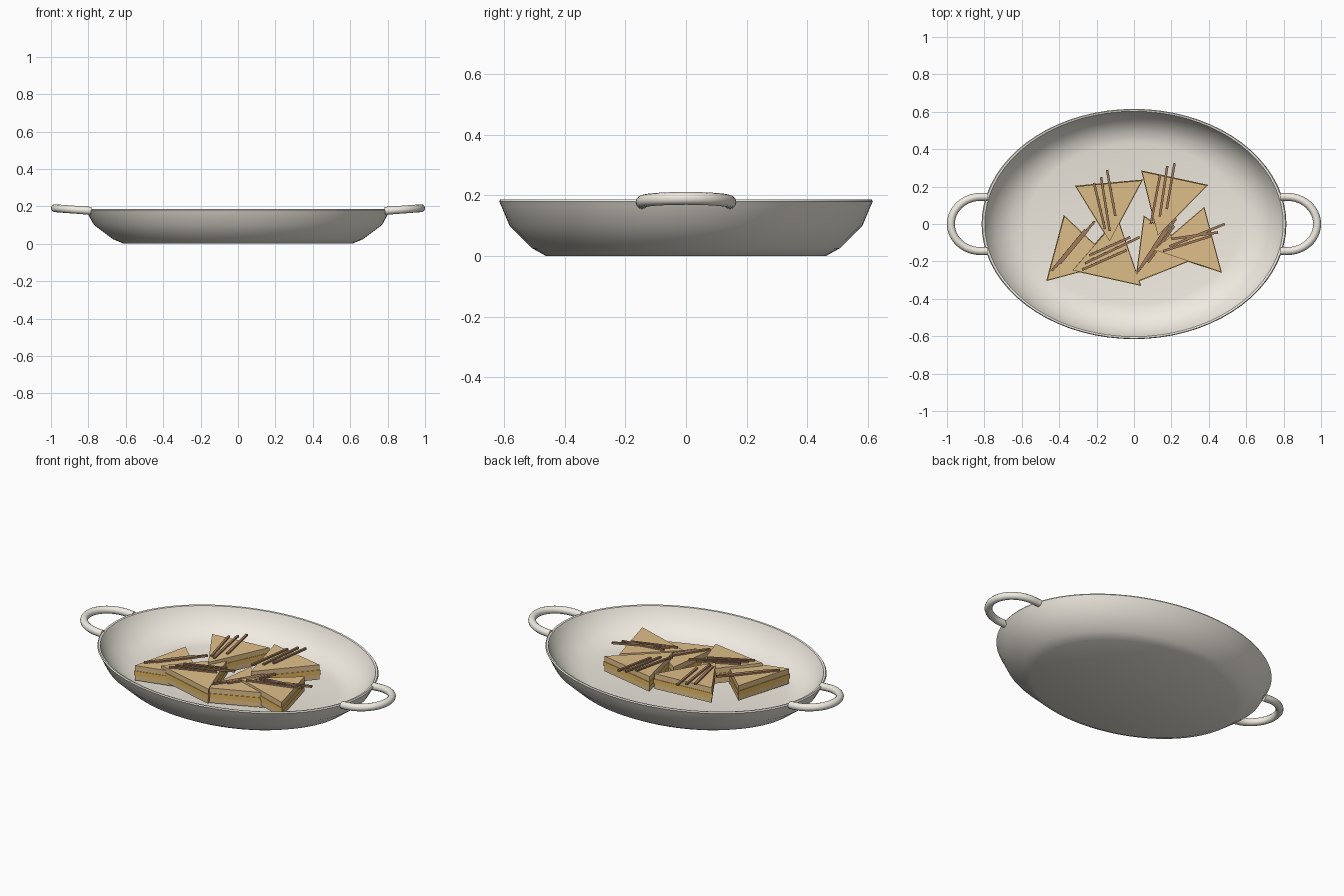
import bpy, bmesh, math
from mathutils import Vector

if "Cube" in bpy.data.objects:
    bpy.data.objects.remove(bpy.data.objects["Cube"])


def mat(name, rgb):
    m = bpy.data.materials.new(name)
    m.diffuse_color = (*rgb, 1)
    m.use_nodes = True
    m.node_tree.nodes["Principled BSDF"].inputs["Base Color"].default_value = m.diffuse_color
    return m


CERAMIC = mat("cream_ceramic", (0.87, 0.83, 0.75))
BREAD = mat("toasted_bread", (0.74, 0.52, 0.25))
FILLING = mat("filling", (0.76, 0.47, 0.11))
CHAR = mat("grill_mark", (0.36, 0.20, 0.11))


def finish(name, bm, material, smooth=False):
    bmesh.ops.recalc_face_normals(bm, faces=bm.faces)
    me = bpy.data.meshes.new(name)
    bm.to_mesh(me)
    bm.free()
    ob = bpy.data.objects.new(name, me)
    bpy.context.collection.objects.link(ob)
    me.materials.append(material)
    if smooth:
        bpy.ops.object.select_all(action='DESELECT')
        ob.select_set(True)
        bpy.context.view_layer.objects.active = ob
        bpy.ops.object.shade_smooth_by_angle(angle=math.radians(40))
    return ob


def prism(name, bottom, offset, material):
    """Closed solid from a bottom outline pushed along an offset."""
    bm = bmesh.new()
    lo = [bm.verts.new(p) for p in bottom]
    hi = [bm.verts.new(p + offset) for p in bottom]
    bm.faces.new(lo)
    bm.faces.new(hi)
    n = len(lo)
    for i in range(n):
        j = (i + 1) % n
        bm.faces.new((lo[i], lo[j], hi[j], hi[i]))
    return finish(name, bm, material)


# Oval dish: lathed profile squashed in y
profile = [(0, 0), (0.61, 0), (0.67, 0.025), (0.77, 0.10), (0.806, 0.165),
           (0.815, 0.18), (0.81, 0.187), (0.798, 0.185), (0.787, 0.165),
           (0.745, 0.105), (0.655, 0.048), (0.57, 0.035), (0, 0.035)]
bm = bmesh.new()
vs = [bm.verts.new((r, 0, z)) for r, z in profile]
edges = [bm.edges.new(p) for p in zip(vs, vs[1:])]
bmesh.ops.spin(bm, geom=vs + edges, axis=(0, 0, 1), cent=(0, 0, 0),
               angle=math.tau, steps=72, use_duplicate=False)
bmesh.ops.remove_doubles(bm, verts=bm.verts, dist=1e-5)
bmesh.ops.scale(bm, vec=(1, 0.755, 1), verts=bm.verts)
finish("dish", bm, CERAMIC, True)

# Loop handles, tilted slightly upward
TUBE, SIDES, STEPS = 0.021, 12, 24
for side, label in ((1, "right"), (-1, "left")):
    bm = bmesh.new()
    path = [Vector((0.785, -0.145, 0.176))]
    for i in range(STEPS + 1):
        t = -math.pi / 2 + math.pi * i / STEPS
        x = 0.82 + 0.159 * math.cos(t)
        path.append(Vector((x, 0.145 * math.sin(t), 0.178 + (x - 0.82) * 0.075)))
    path.append(Vector((0.785, 0.145, 0.176)))
    rings = []
    for i, p in enumerate(path):
        d = (path[min(i + 1, len(path) - 1)] - path[max(i - 1, 0)]).normalized()
        u = d.cross(Vector((0, 0, 1))).normalized()
        w = u.cross(d)
        ring = []
        for k in range(SIDES):
            a = math.tau * k / SIDES
            q = p + TUBE * (math.cos(a) * u + math.sin(a) * w)
            ring.append(bm.verts.new((side * q.x, q.y, q.z)))
        rings.append(ring)
    for a, b in zip(rings, rings[1:]):
        for k in range(SIDES):
            j = (k + 1) % SIDES
            bm.faces.new((a[k], a[j], b[j], b[k]))
    bm.faces.new(rings[0])
    bm.faces.new(rings[-1])
    finish(label + "_handle", bm, CERAMIC, True)

# Sandwich wedges: three base corners, then three grill strips (x1, y1, x2, y2)
wedges = [
    ([(-0.31, 0.203, 0.083), (-0.13, -0.09, 0.075), (0.043, 0.235, 0.085)],
     [(-0.144, 0.289, -0.10, 0.043), (-0.176, 0.25, -0.13, -0.037),
      (-0.214, 0.22, -0.155, -0.027)]),
    ([(0.043, 0.283, 0.086), (0.128, -0.06, 0.078), (0.39, 0.208, 0.086)],
     [(0.217, 0.325, 0.175, 0.08), (0.178, 0.31, 0.138, 0.04),
      (0.14, 0.265, 0.09, 0.0)]),
    ([(-0.374, 0.043, 0.052), (-0.465, -0.30, 0.047), (-0.11, -0.205, 0.045)],
     [(-0.44, -0.25, -0.26, -0.03), (-0.42, -0.23, -0.21, 0.015),
      (-0.395, -0.21, -0.245, -0.03)]),
    ([(-0.33, -0.246, 0.064), (0.032, -0.326, 0.05), (-0.09, 0.03, 0.06)],
     [(-0.278, -0.245, -0.04, -0.14), (-0.262, -0.21, 0.03, -0.07),
      (-0.24, -0.168, -0.02, -0.07)]),
    ([(0.055, 0.04, 0.047), (0.01, -0.31, 0.046), (0.358, -0.172, 0.05)],
     [(0.02, -0.255, 0.185, 0.0), (0.04, -0.23, 0.225, 0.03),
      (0.075, -0.205, 0.215, -0.01)]),
    ([(0.374, 0.086, 0.058), (0.11, -0.14, 0.062), (0.465, -0.257, 0.06)],
     [(0.155, -0.145, 0.41, -0.065), (0.19, -0.12, 0.485, 0.0),
      (0.20, -0.08, 0.45, -0.045)]),
]
LAYERS = [("lower_bread", 0.0, 0.031, 1.0, BREAD),
          ("filling", 0.031, 0.026, 1.03, FILLING),
          ("upper_bread", 0.057, 0.031, 1.0, BREAD)]
for i, (corners, strips) in enumerate(wedges, 1):
    pts = [Vector(c) for c in corners]
    mid = sum(pts, Vector()) / 3
    n = (pts[1] - pts[0]).cross(pts[2] - pts[0]).normalized()
    if n.z < 0:
        n = -n
    for label, start, thick, size, m in LAYERS:
        outline = [mid + (p - mid) * size + n * start for p in pts]
        prism(f"sandwich_{i}_{label}", outline, n * thick, m)
    # Grill strips lie in the plane of the top slice
    top = mid + n * 0.086

    def on_top(x, y):
        return Vector((x, y, top.z - (n.x * (x - top.x) + n.y * (y - top.y)) / n.z))

    for k, (x1, y1, x2, y2) in enumerate(strips, 1):
        a, b = on_top(x1, y1), on_top(x2, y2)
        w = (b - a).cross(n).normalized() * 0.0065
        prism(f"sandwich_{i}_grill_mark_{k}", [a - w, b - w, b + w, a + w],
              n * 0.011, CHAR)
